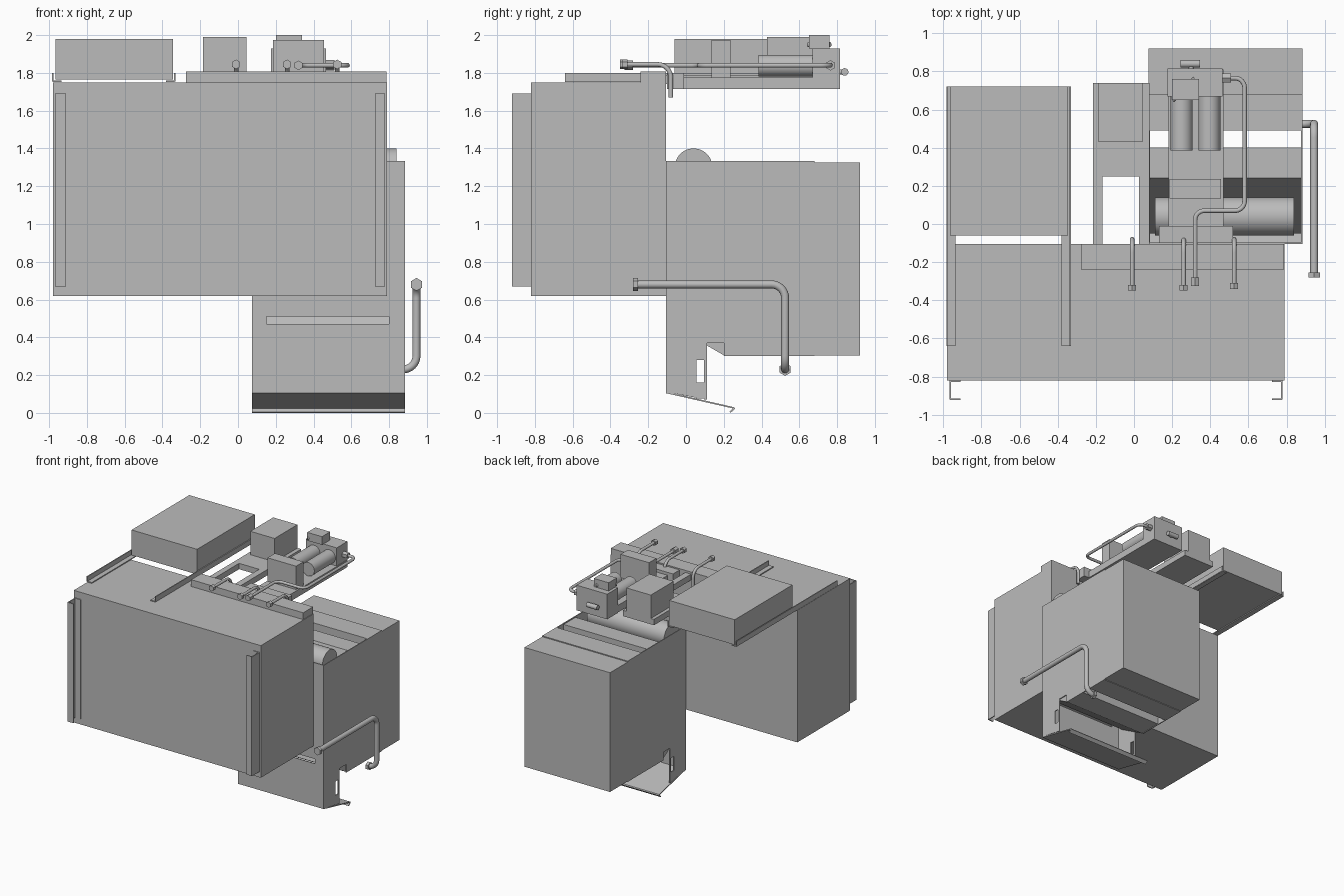
import bpy, bmesh, math
from mathutils import Vector, Matrix

if "Cube" in bpy.data.objects:
    bpy.data.objects.remove(bpy.data.objects["Cube"])

grey = bpy.data.materials.new("plain_grey")
grey.use_nodes = True
grey.diffuse_color = (0.5, 0.5, 0.5, 1)
grey.node_tree.nodes["Principled BSDF"].inputs["Base Color"].default_value = (0.5, 0.5, 0.5, 1)
T = 0.008  # sheet thickness


def finish(name, bm, smooth=False):
    bmesh.ops.recalc_face_normals(bm, faces=bm.faces)
    mesh = bpy.data.meshes.new(name)
    bm.to_mesh(mesh)
    bm.free()
    mesh.materials.append(grey)
    ob = bpy.data.objects.new(name, mesh)
    bpy.context.collection.objects.link(ob)
    if smooth:
        bpy.ops.object.select_all(action='DESELECT')
        bpy.context.view_layer.objects.active = ob
        ob.select_set(True)
        bpy.ops.object.shade_smooth_by_angle()
    return ob


def boxes(name, *bounds):
    """Boxes given as x0, x1, y0, y1, z0, z1."""
    bm = bmesh.new()
    for x0, x1, y0, y1, z0, z1 in bounds:
        size = Matrix.Diagonal((x1 - x0, y1 - y0, z1 - z0, 1))
        mid = Matrix.Translation(((x0 + x1) / 2, (y0 + y1) / 2, (z0 + z1) / 2))
        bmesh.ops.create_cube(bm, size=1, matrix=mid @ size)
    return finish(name, bm)


def extrude_x(name, profile, x0, x1):
    """Profile of (y, z) points swept along x."""
    bm = bmesh.new()
    face = bm.faces.new([bm.verts.new((x0, y, z)) for y, z in profile])
    new = bmesh.ops.extrude_face_region(bm, geom=[face])["geom"]
    verts = [v for v in new if isinstance(v, bmesh.types.BMVert)]
    bmesh.ops.translate(bm, verts=verts, vec=(x1 - x0, 0, 0))
    return finish(name, bm)


def rod(name, a, b, r, sides=32):
    a, b = Vector(a), Vector(b)
    bm = bmesh.new()
    turn = (b - a).to_track_quat('Z', 'Y').to_matrix().to_4x4()
    bmesh.ops.create_cone(bm, cap_ends=True, segments=sides, radius1=r, radius2=r,
                          depth=(b - a).length, matrix=Matrix.Translation((a + b) / 2) @ turn)
    return finish(name, bm, sides > 8)


def pipe(name, points, r, bend):
    """Round tube with rounded corners."""
    pts = [Vector(p) for p in points]
    path = [pts[0]]
    for p, c, n in zip(pts, pts[1:], pts[2:]):
        a, b = c + (p - c).normalized() * bend, c + (n - c).normalized() * bend
        centre = a + b - c
        for i in range(9):
            t = i / 8 * math.pi / 2
            path.append(centre + (a - centre) * math.cos(t) + (b - centre) * math.sin(t))
    path.append(pts[-1])
    bm = bmesh.new()
    rings = []
    normal = (path[1] - path[0]).orthogonal().normalized()
    for i, p in enumerate(path):
        d = (path[min(i + 1, len(path) - 1)] - path[max(i - 1, 0)]).normalized()
        normal = (normal - d * normal.dot(d)).normalized()
        side = d.cross(normal)
        angles = [k * math.tau / 16 for k in range(16)]
        rings.append([bm.verts.new(p + (normal * math.cos(t) + side * math.sin(t)) * r) for t in angles])
    for lo, hi in zip(rings, rings[1:]):
        for k in range(16):
            bm.faces.new((lo[k - 1], lo[k], hi[k], hi[k - 1]))
    bm.faces.new(rings[0])
    bm.faces.new(rings[-1])
    return finish(name, bm, True)


# Main cabinet with a channel rail at each front edge
boxes("cabinet", (-0.98, 0.79, -0.82, -0.105, 0.62, 1.75))
for name, web, lip in (("left_channel", 0.775, 0.725), ("right_channel", -0.965, -0.91)):
    lo, hi = min(web, lip), max(web, lip)
    boxes(name, (web - T / 2, web + T / 2, -0.92, -0.82, 0.67, 1.69),
          (lo, hi, -0.922, -0.922 + T, 0.67, 1.69), (lo, hi, -0.828, -0.82, 0.67, 1.69))

# Sliding box on two angle rails
boxes("upper_box", (-0.965, -0.345, -0.06, 0.72, 1.765, 1.98))
for name, web, lip in (("outer_rail", -0.98, -0.935), ("inner_rail", -0.335, -0.38)):
    boxes(name, (web - T / 2, web + T / 2, -0.64, 0.72, 1.755, 1.80),
          (min(web, lip), max(web, lip), -0.64, 0.72, 1.752, 1.76))

# Rear bin: closed back box, open gap, then a hopper with a steep inner slope
X0, X1 = 0.075, 0.885
boxes("bin_back_box", (X0, X1, 0.68, 0.92, 0.305, 1.325), (X0, X1, 0.49, 0.68, 0.3, 1.333))
wall = [(-0.10, 0.37), (0.20, 0.37), (0.20, 0.30), (0.50, 0.30), (0.50, 1.333), (-0.10, 1.333)]
extrude_x("bin_right_wall", wall, X0, X0 + T)
extrude_x("bin_left_wall", wall, X1 - T, X1)
extrude_x("hopper_slope", [(0.40, 1.325), (0.24, 1.325), (-0.05, 0.45), (0.20, 0.305), (0.40, 0.305)],
          X0 + T, X1 - T)
rod("roller", (0.11, 0.04, 1.30), (0.84, 0.04, 1.30), 0.10, 48)

# Front sheet with a long slot
boxes("front_sheet", (X0, X1, -0.105, -0.097, 0.51, 1.333), (X0, X1, -0.105, -0.097, 0.11, 0.47),
      (X0, 0.15, -0.105, -0.097, 0.47, 0.51), (0.80, X1, -0.105, -0.097, 0.47, 0.51))

# Chute below: cheeks with a slot, and a sloping floor with a lip
for name, x in (("chute_right", X0), ("chute_left", X1 - T)):
    extrude_x(name + "_cheek", [(-0.10, 0.37), (-0.10, 0.11), (0.055, 0.08), (0.055, 0.37)], x, x + T)
    boxes(name + "_slot_edge", (x, x + T, 0.055, 0.11, 0.28, 0.37),
          (x, x + T, 0.095, 0.11, 0.07, 0.28), (x, x + T, 0.055, 0.095, 0.075, 0.16))
extrude_x("chute_floor", [(-0.105, 0.112), (0.255, 0.03), (0.255, 0.022), (-0.105, 0.104)], X0, X1)
extrude_x("chute_lip", [(0.255, 0.03), (0.26, 0.022), (0.235, 0), (0.23, 0.006)], X0, X1)

# Top deck: long bar, open frame and control box
boxes("deck_bar", (-0.275, 0.785, -0.24, -0.105, 1.75, 1.808))
boxes("open_frame", (-0.215, -0.165, -0.105, 0.74, 1.74, 1.79), (0.025, 0.08, -0.105, 0.74, 1.74, 1.79),
      (-0.165, 0.025, 0.25, 0.74, 1.74, 1.79))
boxes("control_box", (-0.185, 0.045, 0.43, 0.74, 1.79, 1.99))

# Pump unit
boxes("pump_base", (0.18, 0.47, -0.01, 0.81, 1.715, 1.775), (0.13, 0.52, -0.10, -0.01, 1.715, 1.80))
boxes("pump_box", (0.185, 0.455, 0.135, 0.235, 1.775, 1.975))
boxes("pump_block", (0.175, 0.465, 0.67, 0.815, 1.715, 1.93))
for name, x in (("right_canister", 0.25), ("left_canister", 0.395)):
    rod(name, (x, 0.385, 1.838), (x, 0.68, 1.838), 0.058)
boxes("pump_cap", (0.20, 0.34, 0.65, 0.76, 1.93, 2.0))
rod("lever", (0.20, 0.65, 1.95), (0.32, 0.76, 1.95), 0.014, 12)
rod("valve_stem", (0.30, 0.81, 1.805), (0.30, 0.85, 1.805), 0.014, 16)
rod("valve_handle", (0.245, 0.84, 1.805), (0.345, 0.84, 1.805), 0.02, 16)

# Short elbow pipes with hex nuts
for name, x, y in (("first", -0.01, -0.345), ("second", 0.26, -0.345), ("third", 0.525, -0.335)):
    pipe(name + "_elbow_pipe", [(x, y, 1.845), (x, -0.08, 1.845), (x, -0.08, 1.67)], 0.012, 0.07)
    rod(name + "_nut", (x, y - 0.005, 1.845), (x, y + 0.025, 1.845), 0.025, 6)

# Long pump pipe
pipe("pump_pipe", [(0.46, 0.765, 1.84), (0.58, 0.765, 1.84), (0.58, 0.07, 1.84), (0.32, 0.07, 1.84),
                   (0.32, -0.32, 1.84)], 0.012, 0.05)
rod("pump_pipe_front_nut", (0.32, -0.325, 1.84), (0.32, -0.28, 1.84), 0.025, 6)
rod("pump_pipe_rear_nut", (0.465, 0.765, 1.84), (0.51, 0.765, 1.84), 0.027, 6)

# Side drain pipe
pipe("drain_pipe", [(0.945, -0.27, 0.68), (0.945, 0.525, 0.68), (0.945, 0.525, 0.23), (0.87, 0.525, 0.23)],
     0.021, 0.072)
rod("drain_front_nut", (0.945, -0.28, 0.68), (0.945, -0.255, 0.68), 0.034, 6)
rod("drain_wall_nut", (0.86, 0.525, 0.23), (0.885, 0.525, 0.23), 0.034, 6)
